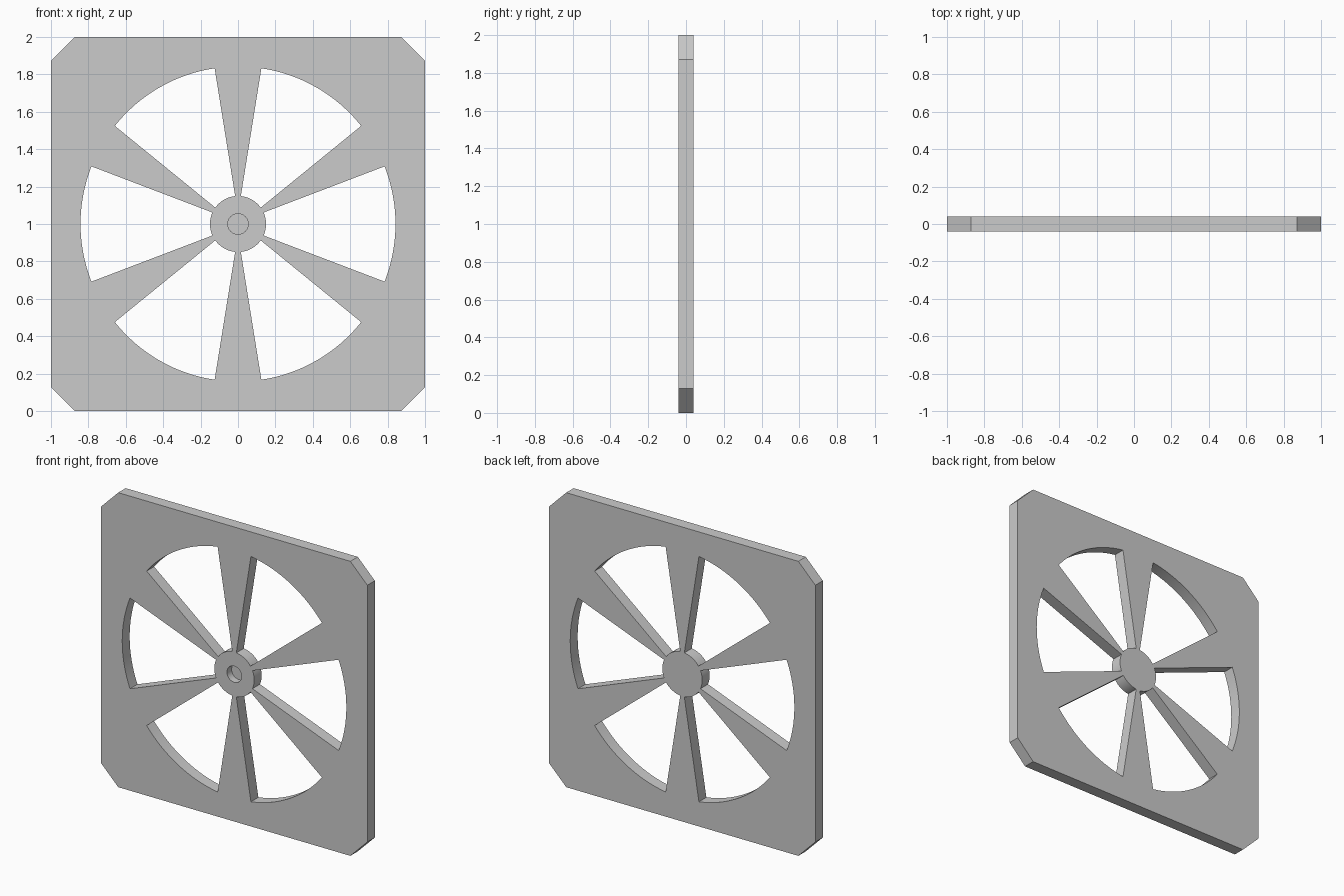
import bpy, bmesh
from math import radians, sin, cos, asin, pi

if "Cube" in bpy.data.objects:
    bpy.data.objects.remove(bpy.data.objects["Cube"])

T = 0.04                      # half thickness
R_OUT, R_HUB, R_BORE = 0.842, 0.15, 0.055
SPOKE_OUT, SPOKE_IN = 0.125, 0.015   # spoke half widths at rim and hub
CH = 0.128                    # corner chamfer
ARC_STEPS = 16


def add_loop(curve, pts):
    s = curve.splines.new('POLY')
    s.points.add(len(pts) - 1)
    for p, (x, y) in zip(s.points, pts):
        p.co = (x, y, 0, 1)
    s.use_cyclic_u = True


def smooth(obj):
    bpy.ops.object.select_all(action='DESELECT')
    obj.select_set(True)
    bpy.context.view_layer.objects.active = obj
    bpy.ops.object.shade_smooth_by_angle(angle=radians(30))


# Spoked panel: chamfered square with one wheel-shaped opening
curve = bpy.data.curves.new("spoked_panel", 'CURVE')
curve.dimensions = '2D'
curve.fill_mode = 'BOTH'
curve.extrude = T
c = 1 - CH
add_loop(curve, [(c, -1), (1, -c), (1, c), (c, 1), (-c, 1), (-1, c), (-1, -c), (-c, -1)])

opening = []
half = radians(30) - asin(SPOKE_OUT / R_OUT)
for k in range(6):
    mid = k * pi / 3
    for i in range(ARC_STEPS + 1):            # rim arc
        a = mid - half + 2 * half * i / ARC_STEPS
        opening.append((R_OUT * cos(a), R_OUT * sin(a)))
    s = mid + pi / 6                          # spoke tip at the hub
    r = R_HUB - 0.002
    for w in (-SPOKE_IN, SPOKE_IN):
        opening.append((r * cos(s) - w * sin(s), r * sin(s) + w * cos(s)))
add_loop(curve, opening)

panel = bpy.data.objects.new("spoked_panel", curve)
bpy.context.collection.objects.link(panel)
panel.location = (0, 0, 1)
panel.rotation_euler = (pi / 2, 0, 0)
bpy.ops.object.select_all(action='DESELECT')
panel.select_set(True)
bpy.context.view_layer.objects.active = panel
bpy.ops.object.convert(target='MESH')
smooth(bpy.context.view_layer.objects.active)

# Hub: turned disc with a blind bore in the front
profile = [(0, 0.01), (R_BORE, 0.01), (R_BORE, -T), (R_HUB, -T), (R_HUB, T), (0, T)]
bm = bmesh.new()
vs = [bm.verts.new((x, y, 0)) for x, y in profile]
es = [bm.edges.new(pair) for pair in zip(vs, vs[1:])]
bmesh.ops.spin(bm, geom=vs + es, cent=(0, 0, 0), axis=(0, 1, 0), angle=2 * pi, steps=48)
bmesh.ops.remove_doubles(bm, verts=bm.verts, dist=1e-4)
bmesh.ops.recalc_face_normals(bm, faces=bm.faces)
mesh = bpy.data.meshes.new("hub")
bm.to_mesh(mesh)
bm.free()
hub = bpy.data.objects.new("hub", mesh)
hub.location = (0, 0, 1)
bpy.context.collection.objects.link(hub)
smooth(hub)
